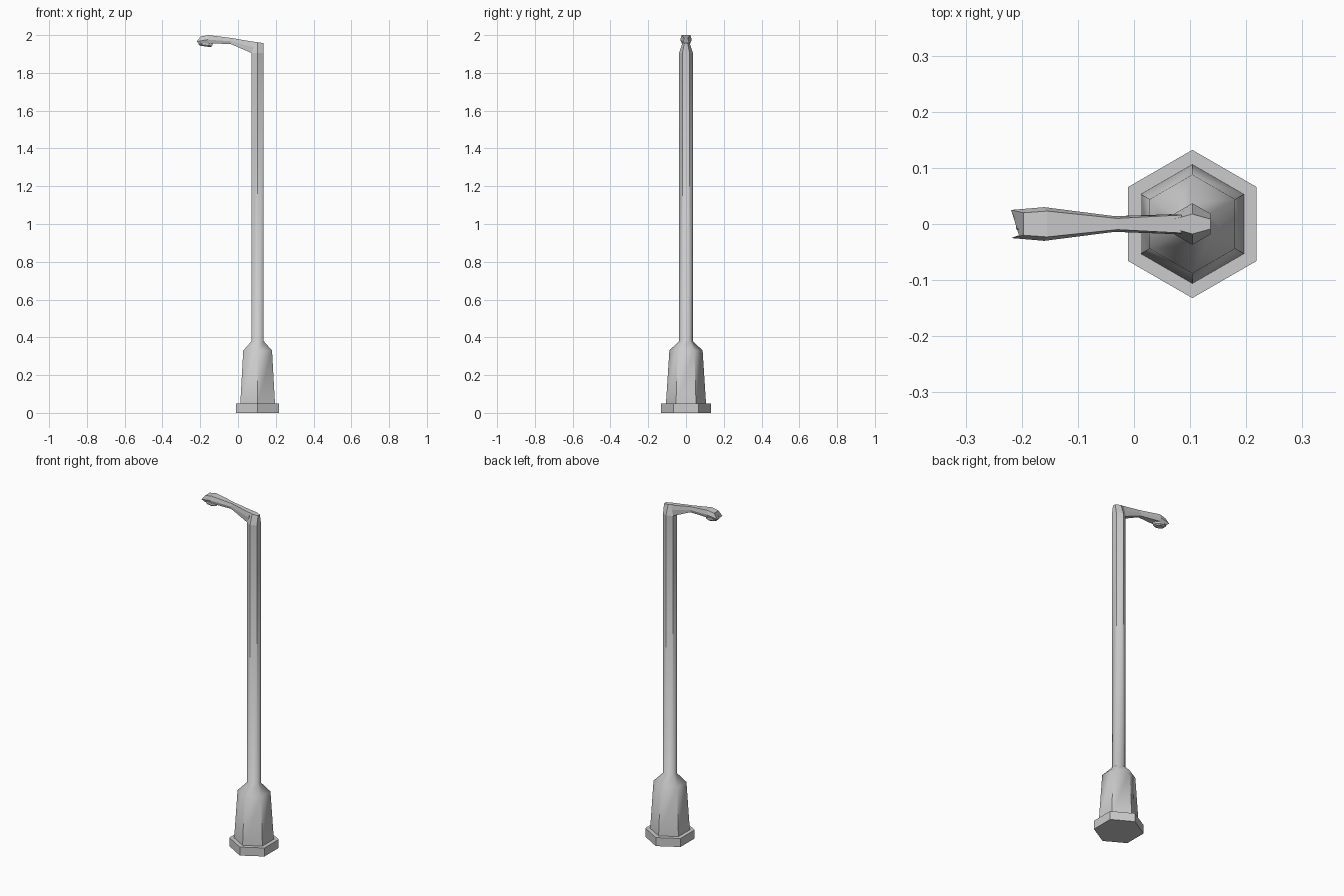
import bpy
from math import sin, cos, pi, radians
from mathutils import Matrix, Vector

if "Cube" in bpy.data.objects:
    bpy.data.objects.remove(bpy.data.objects["Cube"])

POLE_X = 0.104


def loft(name, rings):
    """Skin a list of equal-length point rings and cap both ends."""
    n = len(rings[0])
    verts = [p for r in rings for p in r]
    faces = [(k * n + i, k * n + (i + 1) % n, (k + 1) * n + (i + 1) % n, (k + 1) * n + i)
             for k in range(len(rings) - 1) for i in range(n)]
    faces += [tuple(reversed(range(n))), tuple(range(len(verts) - n, len(verts)))]
    mesh = bpy.data.meshes.new(name)
    mesh.from_pydata(verts, [], faces)
    mesh.update()
    obj = bpy.data.objects.new(name, mesh)
    bpy.context.collection.objects.link(obj)
    return obj


def hexagon(z, r, squash=1.0, slope=0.0):
    """Hexagon round the pole axis with its points on the y axis."""
    pts = []
    for i in range(6):
        a = pi / 2 + i * pi / 3
        x = r * cos(a)
        pts.append((POLE_X + x, r * sin(a) * squash, z + slope * x))
    return pts


# Plinth, tapered pedestal, pole and narrowed pole top
profile = [(0, 0.132), (0.05, 0.132), (0.05, 0.106), (0.33, 0.088), (0.38, 0.037), (1.905, 0.037)]
post = loft("lamp_post", [hexagon(z, r) for z, r in profile]
            + [hexagon(1.962, 0.037, 0.48, -0.14)])

# Facets fade into soft shading around the pedestal shoulder
me = post.data
for p in me.polygons:
    p.use_smooth = True
normals = []
for p in me.polygons:
    for v in p.vertices:
        soft = 0.3 < me.vertices[v].co.z < 0.4
        normals.append(Vector(me.vertices[v].normal if soft else p.normal))
me.normals_split_custom_set(normals)

# Arm and lamp head: (x, z, half width) for the top, middle and bottom of each section
sections = [
    ((0.085, 1.964, 0.016), (0.085, 1.935, 0.018), (0.072, 1.905, 0.018)),
    ((-0.030, 1.984, 0.010), (-0.035, 1.967, 0.014), (-0.037, 1.952, 0.010)),
    ((-0.155, 2.000, 0.023), (-0.160, 1.976, 0.030), (-0.150, 1.957, 0.023)),
    ((-0.197, 1.993, 0.020), (-0.219, 1.966, 0.025), (-0.205, 1.954, 0.020)),
]
rings = []
for s in sections:
    rings.append([(x, w, z) for x, z, w in s] + [(x, -w, z) for x, z, w in reversed(s)])
loft("lamp_arm", rings)

# Tilted lens under the head
tilt = Matrix.Translation((-0.172, 0, 1.957)) @ Matrix.Rotation(radians(8), 4, 'Y')
lens_rings = []
for z, s in [(-0.017, 0.72), (-0.010, 1.0), (0.005, 1.0)]:
    lens_rings.append([tilt @ Vector((0.040 * s * cos(a), 0.024 * s * sin(a), z))
                       for a in (pi / 8 + i * pi / 4 for i in range(8))])
loft("lamp_lens", lens_rings)
